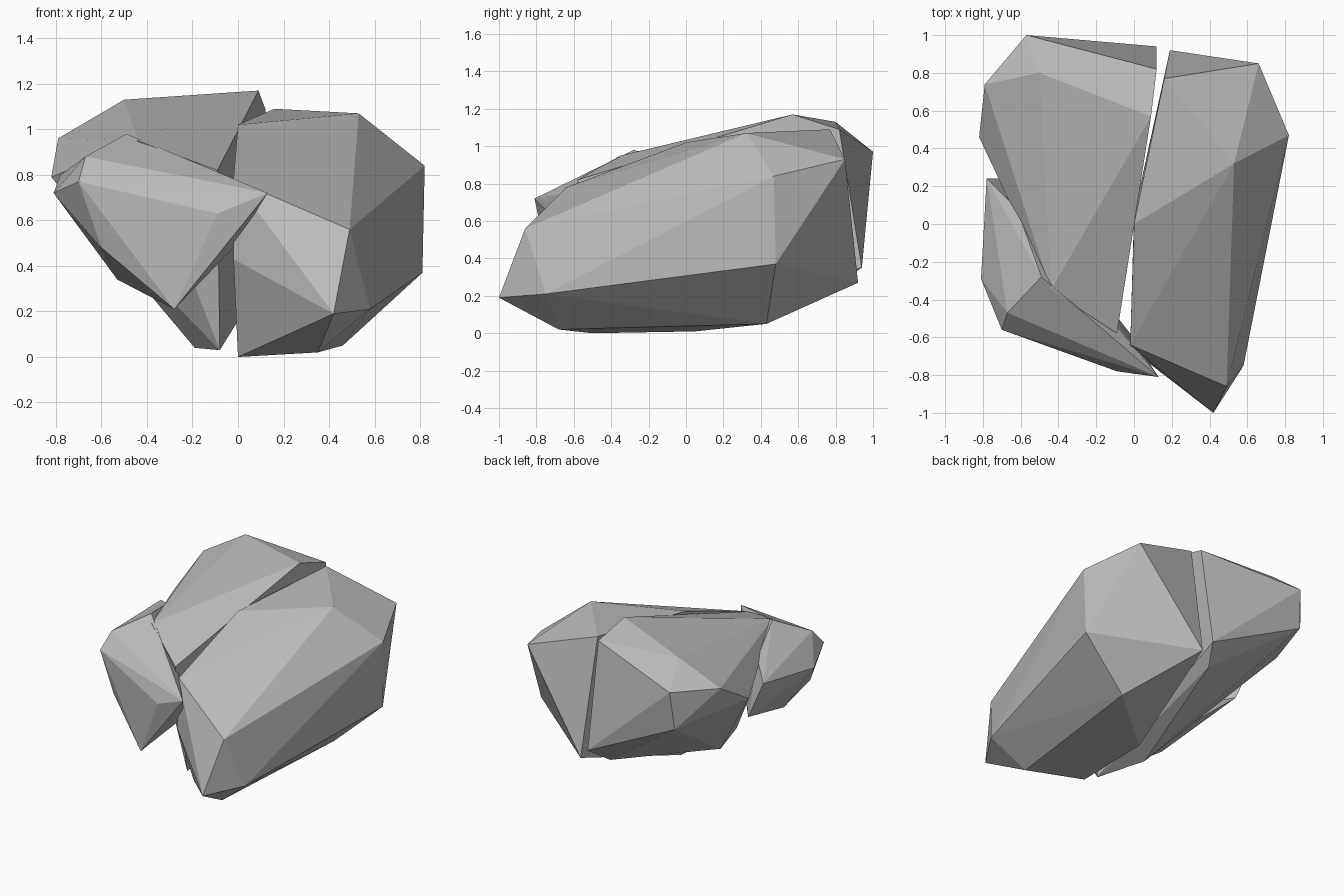
import bpy
import bmesh

default_cube = bpy.data.objects.get("Cube")
if default_cube:
    bpy.data.objects.remove(default_cube, do_unlink=True)


def make_material(name, color):
    material = bpy.data.materials.new(name)
    material.use_nodes = True
    material.diffuse_color = color
    for node in material.node_tree.nodes:
        if node.type == "BSDF_PRINCIPLED":
            node.inputs["Base Color"].default_value = color
            node.inputs["Roughness"].default_value = 0.9
    return material


def make_chunk(name, corners, material):
    """Wrap one faceted, flat-shaded stone around its corner points."""
    bm = bmesh.new()
    for corner in corners:
        bm.verts.new(corner)
    hull = bmesh.ops.convex_hull(bm, input=bm.verts[:], use_existing_faces=False)
    # remove any corner that ended up inside the stone
    unused = set(hull["geom_interior"]) | set(hull["geom_unused"])
    loose = [item for item in unused if isinstance(item, bmesh.types.BMVert)]
    bmesh.ops.delete(bm, geom=loose, context="VERTS")
    bmesh.ops.recalc_face_normals(bm, faces=bm.faces[:])
    for face in bm.faces:
        face.smooth = False

    mesh = bpy.data.meshes.new(name)
    bm.to_mesh(mesh)
    bm.free()
    mesh.materials.append(material)
    chunk = bpy.data.objects.new(name, mesh)
    bpy.context.collection.objects.link(chunk)
    return chunk


stone_grey = make_material("stone grey", (0.5, 0.5, 0.5, 1))

# Large stone on the left of the split
large_top = [(0, 0, 1.02), (-.02, -.64, .78), (.49, -.86, .56), (.53, .32, 1.07),
             (.16, .77, 1.09), (.66, .85, .93), (.82, .47, .84)]
large_base = [(.42, -1, .19), (.58, -.75, .21), (.81, .48, .37), (.19, .92, .27),
              (-.02, -.66, .43), (0, -.5, 0), (.35, -.68, .02), (.46, .43, .05),
              (0, .05, .01)]
make_chunk("large_stone", large_top + large_base, stone_grey)

# Middle stone across the split
middle_top = [(.09, .57, 1.17), (-.5, .8, 1.13), (.12, .82, 1.09), (-.57, 1, .97),
              (-.79, .74, .96), (-.82, .46, .79), (-.44, -.35, .95), (-.09, -.58, .82)]
middle_base = [(.12, .94, .35), (-.59, .97, .7), (.04, .8, .25), (-.19, -.12, .04),
               (-.08, -.46, .03)]
make_chunk("middle_stone", middle_top + middle_base, stone_grey)

# Small splinter leaning on the front corner
splinter_top = [(-.49, -.28, .98), (.13, -.81, .72), (-.09, -.78, .63), (-.67, -.47, .88),
                (-.7, -.56, .77), (-.81, -.29, .72), (-.78, .24, .8), (-.62, .08, .88)]
splinter_base = [(-.6, -.55, .48), (-.28, -.7, .21), (-.53, -.35, .34), (-.66, .24, .53),
                 (-.02, -.58, .48)]
make_chunk("splinter_stone", splinter_top + splinter_base, stone_grey)
